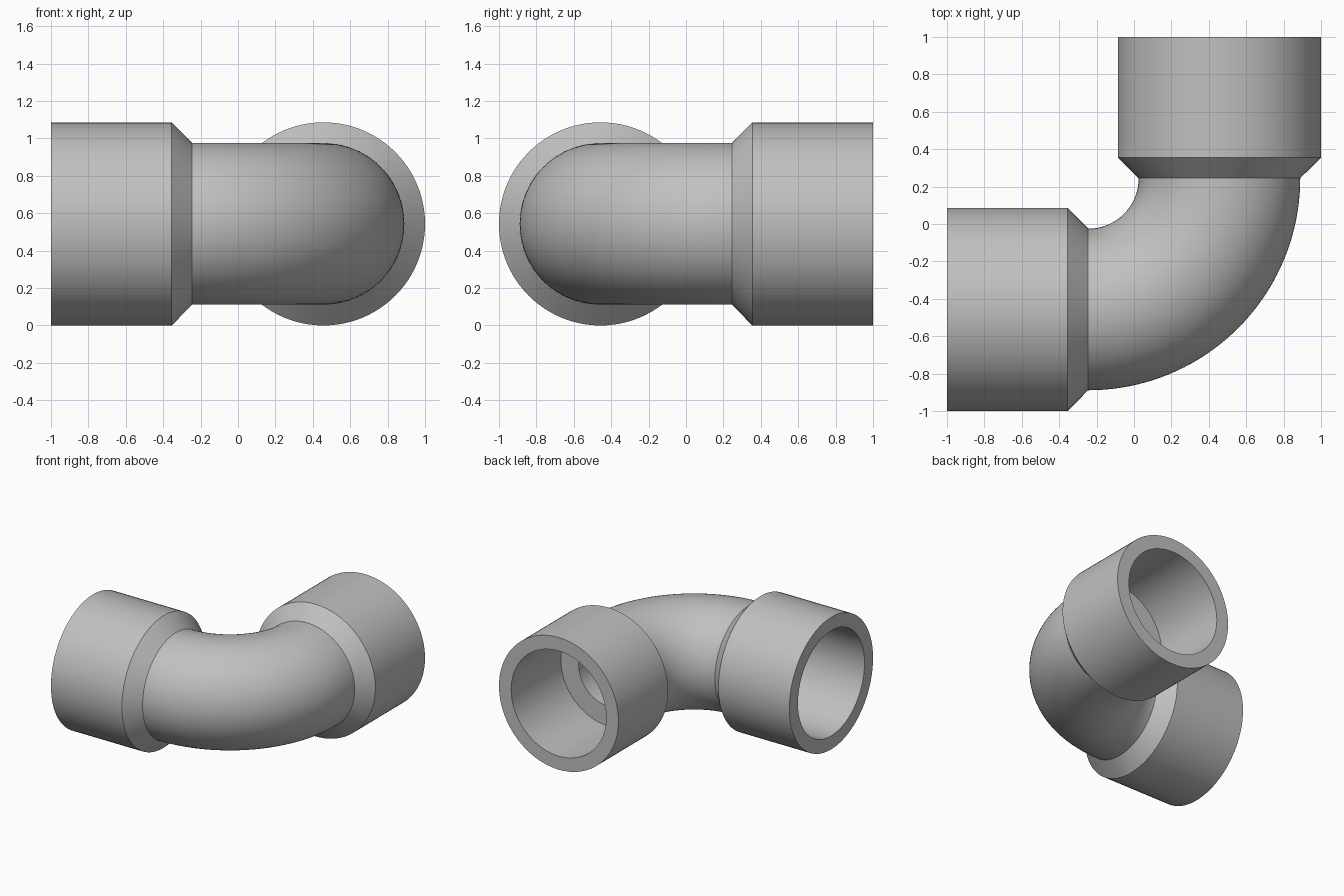
import bpy
import bmesh
from math import sin, cos, pi
from mathutils import Vector

cube = bpy.data.objects.get("Cube")
if cube:
    bpy.data.objects.remove(cube, do_unlink=True)

SIDES, BEND_STEPS = 96, 40
SOCKET_R, PIPE_R, BORE_R = 0.543, 0.432, 0.27
BEND_R, BEND_C = 0.702, 0.245        # bend radius and offset of its centre
END, SHOULDER = 0.755, 0.11          # distances along the axis from the bend

grey = bpy.data.materials.new("light grey plastic")
grey.use_nodes = True
grey.diffuse_color = (0.53, 0.53, 0.53, 1)
grey.node_tree.nodes["Principled BSDF"].inputs["Base Color"].default_value = grey.diffuse_color


def ring(bm, radius, angle, straight):
    """Circle across the pipe axis; straight runs on past either end of the bend."""
    out = Vector((sin(angle), -cos(angle), 0))
    along = Vector((cos(angle), sin(angle), 0))
    centre = Vector((-BEND_C, BEND_C, SOCKET_R)) + out * BEND_R + along * straight
    up = Vector((0, 0, 1))
    return [bm.verts.new(centre + radius * (out * cos(t) + up * sin(t)))
            for t in (2 * pi * i / SIDES for i in range(SIDES))]


# Stations run along the outside, around the rim, and back through the bore
bend = [pi / 2 * i / BEND_STEPS for i in range(BEND_STEPS + 1)]
outer_socket = [(SOCKET_R, END), (SOCKET_R, SHOULDER)]
inner_socket = [(PIPE_R, END), (PIPE_R, SHOULDER), (BORE_R, SHOULDER)]
stations = [(r, 0, -d) for r, d in outer_socket]
stations += [(PIPE_R, a, 0) for a in bend]
stations += [(r, pi / 2, d) for r, d in reversed(outer_socket)]
stations += [(r, pi / 2, d) for r, d in inner_socket]
stations += [(BORE_R, a, 0) for a in reversed(bend)]
stations += [(r, 0, -d) for r, d in reversed(inner_socket)]

# Elbow with a socket at each end, skinned as one closed shell
bm = bmesh.new()
rings = [ring(bm, *s) for s in stations]
for a, b in zip(rings, rings[1:] + rings[:1]):
    for i in range(SIDES):
        j = (i + 1) % SIDES
        bm.faces.new((a[i], a[j], b[j], b[i]))
bmesh.ops.recalc_face_normals(bm, faces=bm.faces)
mesh = bpy.data.meshes.new("pipe_elbow")
bm.to_mesh(mesh)
bm.free()
mesh.materials.append(grey)
elbow = bpy.data.objects.new("pipe_elbow", mesh)
bpy.context.scene.collection.objects.link(elbow)

bpy.ops.object.select_all(action="DESELECT")
elbow.select_set(True)
bpy.context.view_layer.objects.active = elbow
bpy.ops.object.shade_smooth_by_angle(angle=pi / 6)
